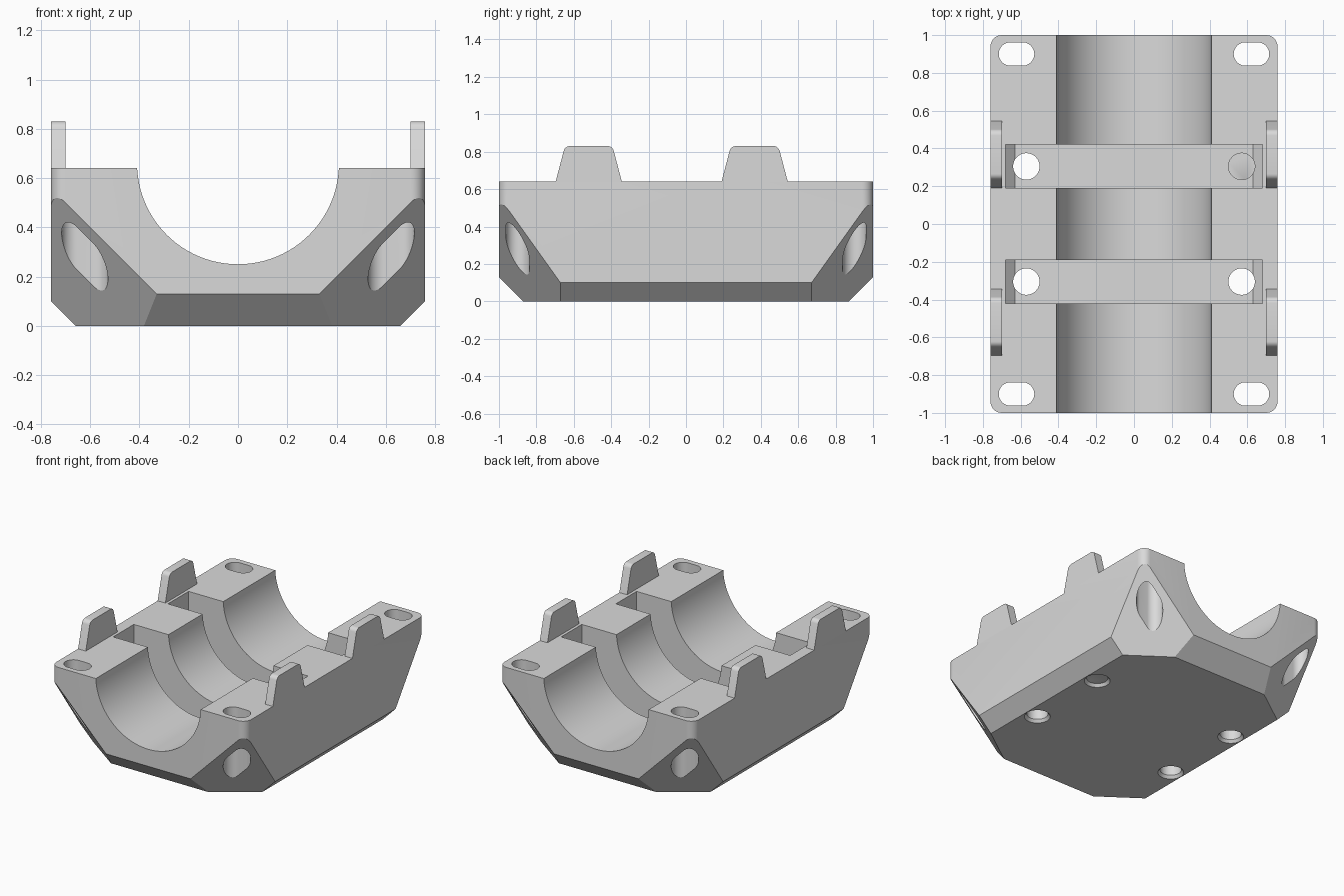
import bpy, bmesh
from math import cos, sin, pi, radians
from mathutils import Vector

cube = bpy.data.objects.get("Cube")
if cube:
    bpy.data.objects.remove(cube, do_unlink=True)

grey = bpy.data.materials.new("plain_grey")
grey.use_nodes = True
colour = (0.7, 0.7, 0.7, 1)
grey.diffuse_color = colour
grey.node_tree.nodes["Principled BSDF"].inputs["Base Color"].default_value = colour

HALF_W, HALF_L, TOP = 0.76, 1.0, 0.64


def finish(bm, name):
    bmesh.ops.recalc_face_normals(bm, faces=bm.faces)
    mesh = bpy.data.meshes.new(name)
    bm.to_mesh(mesh)
    bm.free()
    mesh.materials.append(grey)
    obj = bpy.data.objects.new(name, mesh)
    bpy.context.collection.objects.link(obj)
    return obj


def prism(name, profile, axis, lo, hi):
    """Extrude a 2D profile along an axis from lo to hi."""
    place = {"x": lambda a, b, t: (t, a, b),
             "y": lambda a, b, t: (a, t, b),
             "z": lambda a, b, t: (a, b, t)}[axis]
    bm = bmesh.new()
    face = bm.faces.new([bm.verts.new(place(a, b, lo)) for a, b in profile])
    out = bmesh.ops.extrude_face_region(bm, geom=[face])
    verts = [g for g in out["geom"] if isinstance(g, bmesh.types.BMVert)]
    bmesh.ops.translate(bm, vec=place(0, 0, hi - lo), verts=verts)
    return finish(bm, name)


def obround(cx, cy, radius, reach=0.0, steps=24):
    """Outline of a circle stretched along its first axis."""
    pts = []
    for side, start in ((1, -pi / 2), (-1, pi / 2)):
        for i in range(steps + (1 if reach else 0)):
            a = start + pi * i / steps
            pts.append((cx + side * reach + radius * cos(a), cy + radius * sin(a)))
    return pts


def carve(target, cutter):
    mod = target.modifiers.new("cut", "BOOLEAN")
    mod.operation, mod.solver, mod.object = "DIFFERENCE", "EXACT", cutter
    bpy.context.view_layer.objects.active = target
    bpy.ops.object.modifier_apply(modifier=mod.name)
    bpy.data.objects.remove(cutter, do_unlink=True)


def smooth(obj):
    bpy.ops.object.select_all(action="DESELECT")
    obj.select_set(True)
    bpy.context.view_layer.objects.active = obj
    bpy.ops.object.shade_smooth_by_angle(angle=radians(25))


# Body block with rounded upright corners
bm = bmesh.new()
bmesh.ops.create_cube(bm, size=1)
bmesh.ops.scale(bm, vec=(2 * HALF_W, 2 * HALF_L, TOP), verts=bm.verts)
bmesh.ops.translate(bm, vec=(0, 0, TOP / 2), verts=bm.verts)
upright = [e for e in bm.edges if abs(e.verts[0].co.z - e.verts[1].co.z) > 0.1]
bmesh.ops.bevel(bm, geom=upright, offset=0.06, segments=8, profile=0.5, affect="EDGES")

# Chamfered bottom edges and slanted lower corners
planes = []
for s in (-1, 1):
    planes.append(((s * HALF_W, 0, 0.1), (s, 0, -1)))
    planes.append(((0, s * HALF_L, 0.13), (0, s, -1)))
    for t in (-1, 1):
        planes.append(((s * HALF_W, t * HALF_L, 0.56), (s, t * 1.4, -1)))
for point, normal in planes:
    bmesh.ops.bisect_plane(bm, geom=bm.verts[:] + bm.edges[:] + bm.faces[:],
                           plane_co=point, plane_no=Vector(normal).normalized(),
                           clear_outer=True, dist=1e-5)
    bmesh.ops.holes_fill(bm, edges=[e for e in bm.edges if e.is_boundary], sides=0)
body = finish(bm, "cradle_body")

# Long round channel
carve(body, prism("channel_cutter", obround(0, 0.66, 0.41, steps=48), "y", -1.2, 1.2))

# Strap slots across the body
half = [(0.63, 0.09), (0.68, 0.14), (0.68, 1)]
strap = half + [(-x, z) for x, z in reversed(half)]
for lo, hi in ((-0.42, -0.19), (0.19, 0.42)):
    carve(body, prism("strap_cutter", strap, "y", lo, hi))

# Screw holes in the slots and oblong holes in the corners
for sx in (-1, 1):
    for sy in (-1, 1):
        x, y = sx * 0.57, sy * 0.305
        carve(body, prism("screw_cutter", obround(x, y, 0.07), "z", -0.1, 0.4))
        bm = bmesh.new()
        bmesh.ops.create_cone(bm, cap_ends=True, segments=48, radius1=0.1,
                              radius2=0.07, depth=0.04)
        bmesh.ops.translate(bm, vec=(x, y, 0), verts=bm.verts)
        carve(body, finish(bm, "rim_cutter"))
        oblong = obround(sx * 0.622, sy * 0.9, 0.062, 0.032)
        carve(body, prism("corner_cutter", oblong, "z", -0.1, 0.9))
smooth(body)

# Tapered upright tabs on both long sides
for place, centre in (("front", -0.52), ("back", 0.367)):
    outline = [(centre - 0.177, TOP), (centre + 0.177, TOP),
               (centre + 0.127, 0.83), (centre - 0.127, 0.83)]
    for side, s in (("left", 1), ("right", -1)):
        lo, hi = sorted((s * 0.70, s * HALF_W))
        tab = prism(f"{place}_{side}_tab", outline, "x", lo, hi)
        bm = bmesh.new()
        bm.from_mesh(tab.data)
        corners = [e for e in bm.edges
                   if all(v.co.z > 0.8 for v in e.verts)
                   and abs(e.verts[0].co.x - e.verts[1].co.x) > 0.01]
        bmesh.ops.bevel(bm, geom=corners, offset=0.025, segments=6,
                        profile=0.5, affect="EDGES")
        bm.to_mesh(tab.data)
        bm.free()
        smooth(tab)
